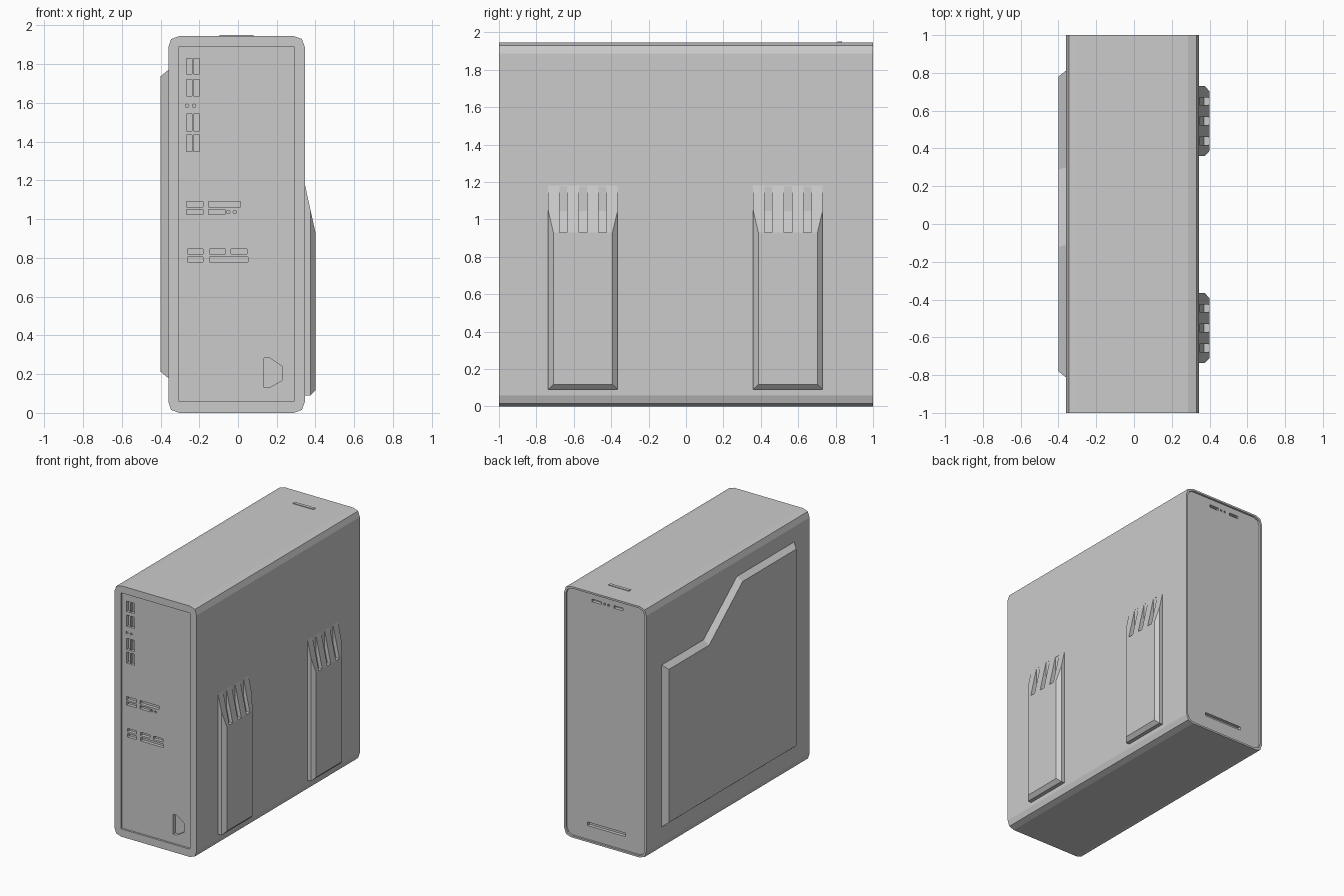
import bpy, bmesh, math

if "Cube" in bpy.data.objects:
    bpy.data.objects.remove(bpy.data.objects["Cube"])

L, R, H, F, B = -0.36, 0.345, 1.945, -1.0, 1.0


def loft(bm, rings):
    """Closed solid through matching rings of 3D points."""
    vs = [[bm.verts.new(p) for p in r] for r in rings]
    n = len(vs[0])
    for a, b in zip(vs, vs[1:]):
        for i in range(n):
            j = (i + 1) % n
            bm.faces.new((a[i], a[j], b[j], b[i]))
    bm.faces.new(vs[0][::-1])
    bm.faces.new(vs[-1])


def prism_y(bm, pts, y0, y1):
    loft(bm, [[(x, y, z) for x, z in pts] for y in (y0, y1)])


def rect(x0, x1, z0, z1):
    return [(x0, z0), (x1, z0), (x1, z1), (x0, z1)]


def disc(x, z, r=0.009):
    return [(x + r * math.cos(i * math.pi / 4), z + r * math.sin(i * math.pi / 4)) for i in range(8)]


def finish(name, bm, helper=False):
    bmesh.ops.recalc_face_normals(bm, faces=bm.faces)
    me = bpy.data.meshes.new(name)
    bm.to_mesh(me)
    bm.free()
    ob = bpy.data.objects.new(name, me)
    bpy.context.collection.objects.link(ob)
    if helper:
        ob.hide_render = True
        ob.display_type = 'WIRE'
    return ob


def cut(ob, cutter):
    m = ob.modifiers.new(cutter.name, 'BOOLEAN')
    m.operation, m.solver, m.object = 'DIFFERENCE', 'EXACT', cutter


def outline(d):
    """Case cross-section with faceted corners, shrunk by d."""
    l, r, b, t = L + d, R - d, d, H - d
    c, e = 0.058 - d / 2, 0.015
    return [(l, b + c), (l + e, b + e), (l + c, b), (r - c, b), (r - e, b + e), (r, b + c),
            (r, t - c), (r - e, t - e), (r - c, t), (l + c, t), (l + e, t - e), (l, t - c)]


# main case
bm = bmesh.new()
prism_y(bm, outline(0), F, B)
case = finish("case", bm)

# recessed front and rear panels
bm = bmesh.new()
prism_y(bm, rect(-0.305, 0.29, 0.06, 1.89), F - 0.05, F + 0.015)
prism_y(bm, outline(0.014), B - 0.015, B + 0.05)
cut(case, finish("panel_recess_cutter", bm, True))

# front vents, indicator holes and emblem-shaped recess
bm = bmesh.new()
shapes = []
for z0, z1 in ((1.75, 1.83), (1.635, 1.722), (1.455, 1.542), (1.35, 1.435)):
    shapes += [rect(-0.265, -0.237, z0, z1), rect(-0.229, -0.2, z0, z1)]
rows = [(1.062, 1.09, [(-0.265, -0.18), (-0.152, 0.012)]),
        (1.025, 1.05, [(-0.265, -0.18), (-0.152, -0.067)]),
        (0.82, 0.845, [(-0.26, -0.18), (-0.147, -0.065), (-0.037, 0.047)]),
        (0.778, 0.805, [(-0.26, -0.18), (-0.147, 0.052)])]
for z0, z1, spans in rows:
    shapes += [rect(x0, x1, z0, z1) for x0, x1 in spans]
shapes += [disc(-0.263, 1.585), disc(-0.227, 1.585), disc(-0.05, 1.037), disc(-0.017, 1.037)]
shapes.append([(0.134, 0.13), (0.162, 0.13), (0.227, 0.168), (0.227, 0.24), (0.162, 0.284), (0.134, 0.284)])
for s in shapes:
    prism_y(bm, s, F - 0.05, F + 0.04)

# rear slots
for s in (rect(0.035, 0.115, 1.865, 1.885), rect(-0.15, -0.07, 1.865, 1.885),
          disc(0.008, 1.875), disc(-0.025, 1.875), rect(-0.17, 0.155, 0.12, 0.147)):
    prism_y(bm, s, B - 0.04, B + 0.05)
cut(case, finish("slot_cutter", bm, True))

# thin button on the top
bm = bmesh.new()
prism_y(bm, rect(-0.095, 0.08, H - 0.01, H + 0.005), 0.81, 0.835)
finish("top_button", bm)

# raised stepped panel on the left side, with bevelled border
outer = [(0.812, 0.18), (0.812, 1.435), (0.3, 1.435), (-0.11, 1.77), (-0.812, 1.77), (-0.812, 0.18)]
inner = [(0.78, 0.213), (0.78, 1.4), (0.288, 1.4), (-0.122, 1.737), (-0.78, 1.737), (-0.78, 0.213)]
bm = bmesh.new()
loft(bm, [[(x, y, z) for y, z in ring] for x, ring in ((L + 0.01, outer), (L, outer), (-0.4, inner))])
finish("left_side_panel", bm)

# bevelled ducts on the right side, each with three slots in its ramp
SLOPE = 0.25 / 0.055
for name, yc in (("front_duct", -0.551), ("rear_duct", 0.545)):
    bm = bmesh.new()
    rings = []
    for x, w, z0 in ((0.335, 0.186, 0.09), (0.374, 0.186, 0.09), (0.4, 0.158, 0.118)):
        z1 = 0.93 + (0.4 - x) * SLOPE
        rings.append([(x, yc - w, z0), (x, yc + w, z0), (x, yc + w, z1), (x, yc - w, z1)])
    loft(bm, rings)
    duct = finish(name, bm)
    bm = bmesh.new()
    side = [(0.37, 0.93), (0.45, 0.93), (0.45, 1.175), (0.316, 1.175)]
    for dy in (-0.105, 0, 0.105):
        prism_y(bm, side, yc + dy - 0.021, yc + dy + 0.021)
    cut(duct, finish(name + "_slot_cutter", bm, True))
